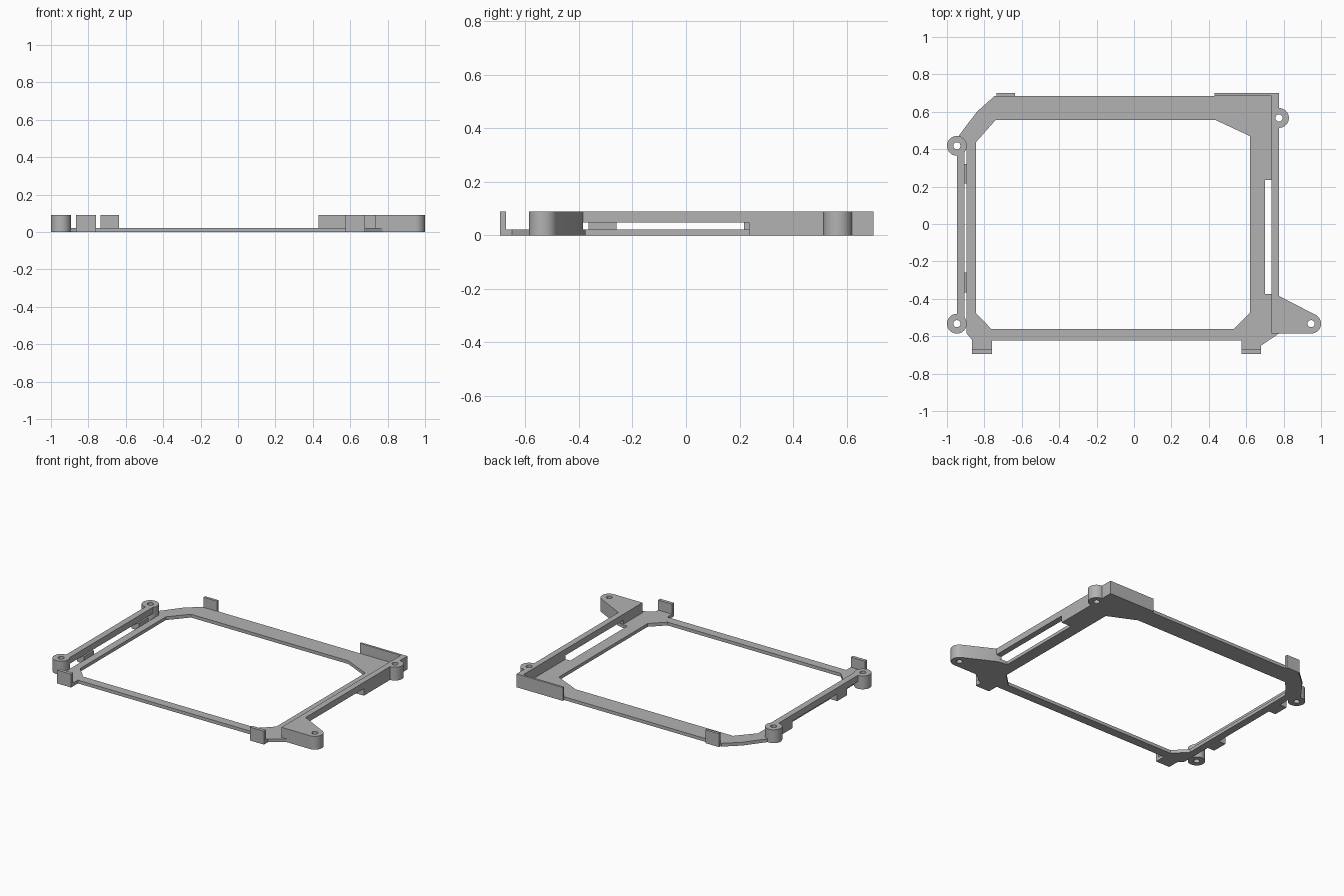
import bpy
import bmesh
from math import cos, sin, radians

old = bpy.data.objects.get("Cube")
if old:
    bpy.data.objects.remove(old, do_unlink=True)

TOP, PLATE, GAP = 0.09, 0.022, 0.048
BOSS_R, HOLE_R = 0.053, 0.019

grey = bpy.data.materials.new("plain grey")
grey.use_nodes = True
colour = (0.45, 0.45, 0.45, 1)
grey.diffuse_color = colour
grey.node_tree.nodes["Principled BSDF"].inputs["Base Color"].default_value = colour


def arc(centre, radius, start=0, end=360, steps=32):
    """Points along an arc; a full circle drops its repeated last point."""
    count = steps if end - start == 360 else steps + 1
    angles = [radians(start + (end - start) * i / steps) for i in range(count)]
    return [(centre[0] + radius * cos(a), centre[1] + radius * sin(a)) for a in angles]


def rect(x0, x1, y0, y1):
    return [(x0, y0), (x1, y0), (x1, y1), (x0, y1)]


def slab(name, outline, z0, z1, holes=()):
    """Extrude a flat outline with holes between two heights."""
    curve = bpy.data.curves.new(name, "CURVE")
    curve.dimensions = "2D"
    curve.fill_mode = "BOTH"
    curve.extrude = (z1 - z0) / 2
    for loop in (outline, *holes):
        spline = curve.splines.new("POLY")
        spline.points.add(len(loop) - 1)
        for point, (x, y) in zip(spline.points, loop):
            point.co = (x, y, 0, 1)
        spline.use_cyclic_u = True
    temp = bpy.data.objects.new(name, curve)
    bpy.context.scene.collection.objects.link(temp)
    deps = bpy.context.evaluated_depsgraph_get()
    mesh = bpy.data.meshes.new_from_object(temp.evaluated_get(deps))
    bpy.data.objects.remove(temp, do_unlink=True)
    bm = bmesh.new()
    bm.from_mesh(mesh)
    bmesh.ops.remove_doubles(bm, verts=bm.verts, dist=0.0001)
    bmesh.ops.translate(bm, verts=bm.verts, vec=(0, 0, (z0 + z1) / 2))
    bmesh.ops.recalc_face_normals(bm, faces=bm.faces)
    bm.to_mesh(mesh)
    bm.free()
    mesh.materials.clear()
    mesh.materials.append(grey)
    obj = bpy.data.objects.new(name, mesh)
    bpy.context.scene.collection.objects.link(obj)
    bpy.ops.object.select_all(action="DESELECT")
    obj.select_set(True)
    bpy.context.view_layer.objects.active = obj
    bpy.ops.object.shade_smooth_by_angle(angle=radians(30))
    return obj


# Thin base frame with front tabs and a slot beside the right rail
outer = [(-0.745, 0.685), (0.735, 0.685), (0.735, 0.235), (0.70, 0.235),
         (0.70, -0.375), (0.735, -0.375), (0.775, -0.385), (0.775, -0.585),
         (0.68, -0.65), (0.68, -0.672), (0.575, -0.672), (0.575, -0.622),
         (-0.76, -0.622), (-0.76, -0.672), (-0.865, -0.672), (-0.865, -0.62),
         (-0.895, -0.585), (-0.895, 0.42), (-0.91, 0.45), (-0.938, 0.47),
         (-0.84, 0.6)]
inner = [(-0.845, 0.437), (-0.74, 0.556), (0.435, 0.556), (0.62, 0.47),
         (0.62, -0.476), (0.532, -0.562), (-0.762, -0.562), (-0.845, -0.476)]
slab("base_frame", outer, 0, PLATE, [inner])

# Upright lips on the front tabs and the back edge
slab("front_left_lip", rect(0.575, 0.68, -0.695, -0.672), 0, TOP)
slab("front_right_lip", rect(-0.865, -0.76, -0.695, -0.672), 0, TOP)
slab("back_right_lip", rect(-0.735, -0.635, 0.682, 0.70), 0, TOP)

# Left corner wall, with its screw boss, and the raised rail in front of it
boss = (0.775, 0.567)
corner = ([(0.735, 0.235), (0.775, 0.235)] + arc(boss, BOSS_R, -90, 90)
          + [(0.775, 0.70), (0.43, 0.70), (0.43, 0.685), (0.735, 0.685)])
slab("left_corner_wall", corner, 0, TOP, [arc(boss, HOLE_R)])
slab("left_rail", rect(0.735, 0.775, -0.385, 0.235), GAP, TOP)

# Screw ear at the front left
boss = (0.947, -0.533)
ear = [(0.735, -0.586)] + arc(boss, BOSS_R, -90, 62) + [(0.775, -0.385), (0.735, -0.385)]
slab("screw_ear", ear, 0, TOP, [arc(boss, HOLE_R)])

# Raised right rail, its two screw bosses and the feet joining it to the frame
for name, y in (("back", 0.418), ("front", -0.533)):
    centre = (-0.947, y)
    slab(name + "_right_boss", arc(centre, BOSS_R), 0, TOP, [arc(centre, HOLE_R)])
slab("right_rail", rect(-0.947, -0.905, -0.502, 0.387), GAP, TOP)
for name, y in (("back", 0.217), ("front", -0.365)):
    slab(name + "_rail_foot", rect(-0.947, -0.893, y, y + 0.105), 0, GAP)
